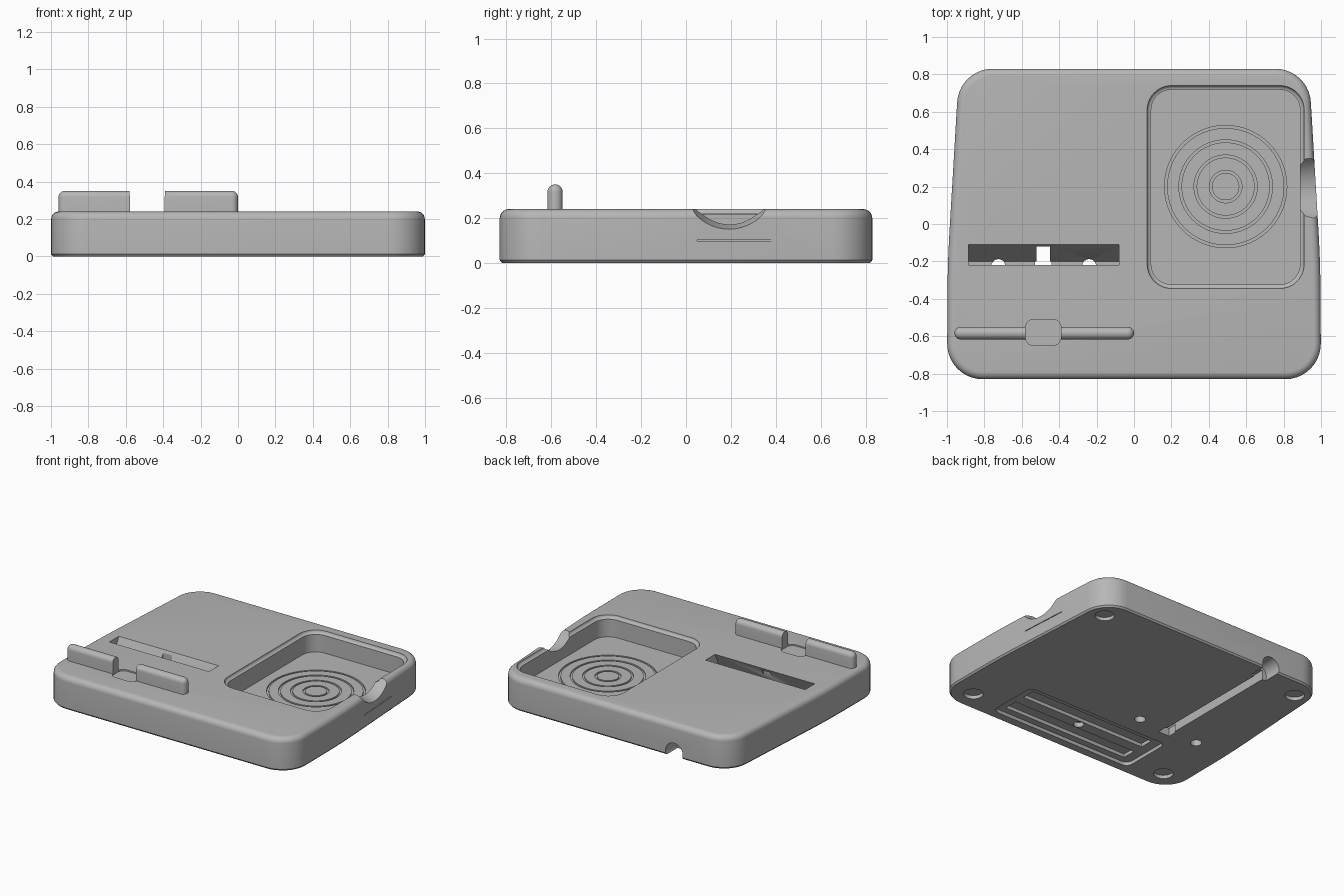
import bpy, bmesh, math
from mathutils import Vector

cube = bpy.data.objects.get("Cube")
if cube:
    bpy.data.objects.remove(cube, do_unlink=True)

grey = bpy.data.materials.new("matte grey")
grey.use_nodes = True
COLOUR = (0.47, 0.47, 0.47, 1)
grey.diffuse_color = COLOUR
grey.node_tree.nodes["Principled BSDF"].inputs["Base Color"].default_value = COLOUR


def rounded(corners, steps=10):
    """Rounded counter-clockwise outline as (point, outward normal) pairs."""
    out = []
    n = len(corners)
    for i, (x, y, r) in enumerate(corners):
        p = Vector((x, y))
        a = (p - Vector(corners[i - 1][:2])).normalized()
        b = (Vector(corners[(i + 1) % n][:2]) - p).normalized()
        turn = math.atan2(a.x * b.y - a.y * b.x, a.dot(b))
        na = Vector((a.y, -a.x))
        centre = p - a * r * math.tan(turn / 2) - na * r
        start = math.atan2(na.y, na.x)
        for k in range(steps + 1):
            t = start + turn * k / steps
            normal = Vector((math.cos(t), math.sin(t)))
            out.append((centre + normal * r, normal))
    return out


def rect(x0, x1, y0, y1, r):
    return rounded([(x0, y0, r), (x1, y0, r), (x1, y1, r), (x0, y1, r)])


def layers(outline, profile):
    """Stack an outline at each (height, inset) of the profile."""
    return [[(*(p - n * inset), z) for p, n in outline] for z, inset in profile]


def loft(name, rings, closed=False):
    bm = bmesh.new()
    vs = [[bm.verts.new(c) for c in ring] for ring in rings]
    n = len(vs[0])
    for i in range(len(vs) if closed else len(vs) - 1):
        lo, hi = vs[i], vs[(i + 1) % len(vs)]
        for j in range(n):
            bm.faces.new((lo[j], lo[(j + 1) % n], hi[(j + 1) % n], hi[j]))
    if not closed:
        bm.faces.new(vs[0])
        bm.faces.new(vs[-1])
    bmesh.ops.recalc_face_normals(bm, faces=bm.faces)
    mesh = bpy.data.meshes.new(name)
    bm.to_mesh(mesh)
    bm.free()
    mesh.materials.append(grey)
    ob = bpy.data.objects.new(name, mesh)
    bpy.context.collection.objects.link(ob)
    return ob


def circle(r, z, x=0, y=0, n=48):
    return [(x + r * math.cos(t), y + r * math.sin(t), z)
            for t in (2 * math.pi * k / n for k in range(n))]


def box(x0, x1, y0, y1, z0, z1):
    return loft("cutter", [[(x0, y0, z), (x1, y0, z), (x1, y1, z), (x0, y1, z)]
                           for z in (z0, z1)])


def disc(x, y, r, top, bottom=-0.1):
    return loft("cutter", [circle(r, bottom, x, y), circle(r, top, x, y)])


def cut(target, cutter):
    cutter.hide_render = True
    mod = target.modifiers.new("cut", "BOOLEAN")
    mod.operation = "DIFFERENCE"
    mod.solver = "EXACT"
    mod.object = cutter
    bpy.context.view_layer.objects.active = target
    bpy.ops.object.modifier_apply(modifier=mod.name)
    bpy.data.objects.remove(cutter, do_unlink=True)


def fillet(top, r, steps=6):
    """Quarter-round (height, inset) steps ending at the top."""
    return [(top - r + r * math.sin(t), r - r * math.cos(t))
            for t in (math.pi / 2 * k / steps for k in range(steps + 1))]


# Tapered base with rounded top edge and small bottom chamfer
TOP = 0.24
half = [(1, -0.83, 0.19), (0.996, -0.2, 6), (0.935, 0.83, 0.19)]
outline = rounded(half + [(-x, y, r) for x, y, r in reversed(half)])
base = loft("base", layers(outline, [(0, 0.01), (0.012, 0)] + fillet(TOP, 0.04)))

# Tray pocket with softened rim
FLOOR, LIP = 0.09, 0.022
rim = [(TOP - LIP + LIP * (1 - math.cos(t)), LIP * (1 - math.sin(t)))
       for t in (math.pi / 2 * k / 5 for k in range(6))]
cut(base, loft("cutter", layers(rect(0.07, 0.91, -0.345, 0.74, 0.13),
                                [(FLOOR, LIP)] + rim + [(0.3, 0)])))

# Concentric grooves in the pocket floor
for r in (0.08, 0.162, 0.243, 0.32):
    a, b = r - 0.007, r + 0.007
    cut(base, loft("cutter", [circle(q, z, 0.49, 0.2, 64) for q, z in
                              ((a, 0.08), (b, 0.08), (b, 0.12), (a, 0.12))], closed=True))

# Flared finger scoop through the side wall
cut(base, loft("cutter", [[(x, 0.195 + p, 0.355 + q) for p, q, _ in circle(r, 0)]
                          for x, r in ((0.85, 0.174), (1.05, 0.224))]))

# Fine seam slit on the side
cut(base, box(0.955, 1.1, 0.05, 0.4, 0.097, 0.102))

# Leaning device slot
cut(base, loft("cutter", [[(-0.885, y, z), (-0.08, y, z), (-0.08, y + 0.11, z),
                           (-0.885, y + 0.11, z)] for y, z in ((-0.31, 0.06), (-0.19, 0.3))]))

# Cable plug opening, channel and arched exit at the back
cut(base, box(-0.52, -0.45, -0.25, -0.12, -0.1, 0.22))
cut(base, box(-0.53, -0.44, -0.27, -0.2, -0.1, 0.08))
cut(base, box(-0.52, -0.45, -0.24, 0.75, -0.1, 0.07))
cut(base, loft("cutter", [[(-0.485 + p, y, 0.03 + q) for p, q, _ in circle(0.07, 0)]
                          for y in (0.7, 0.95)]))

# Screw holes under the slot
for x in (-0.725, -0.24):
    cut(base, disc(x, -0.225, 0.037, 0.1))

# Round foot recesses
for sx in (-1, 1):
    for sy in (-1, 1):
        cut(base, disc(0.82 * sx, 0.675 * sy, 0.065, 0.025))

# Underside recess with two deeper bays and a centre hole
cut(base, loft("cutter", layers(rect(-0.58, 0.58, -0.76, -0.37, 0.05),
                                [(-0.1, 0), (0.025, 0)])))
for y in (-0.71, -0.53):
    cut(base, box(-0.51, 0.51, y, y + 0.1, -0.1, 0.05))
cut(base, disc(0, -0.57, 0.035, 0.06))

# Front rest bar, interrupted by a shallow rounded notch
SEAT = 0.23
rest = loft("front_rest", layers(rect(-0.96, 0, -0.617, -0.55, 0.0334),
                                 [(SEAT, 0)] + fillet(0.35, 0.033)))
for part in (rest, base):
    cut(part, loft("cutter", layers(rect(-0.58, -0.39, -0.65, -0.51, 0.045),
                                    [(SEAT, 0), (0.5, 0)])))

# Smooth shading with crisp edges
bpy.ops.object.select_all(action="DESELECT")
for part in (base, rest):
    part.select_set(True)
bpy.context.view_layer.objects.active = base
bpy.ops.object.shade_smooth_by_angle(angle=math.radians(30))
